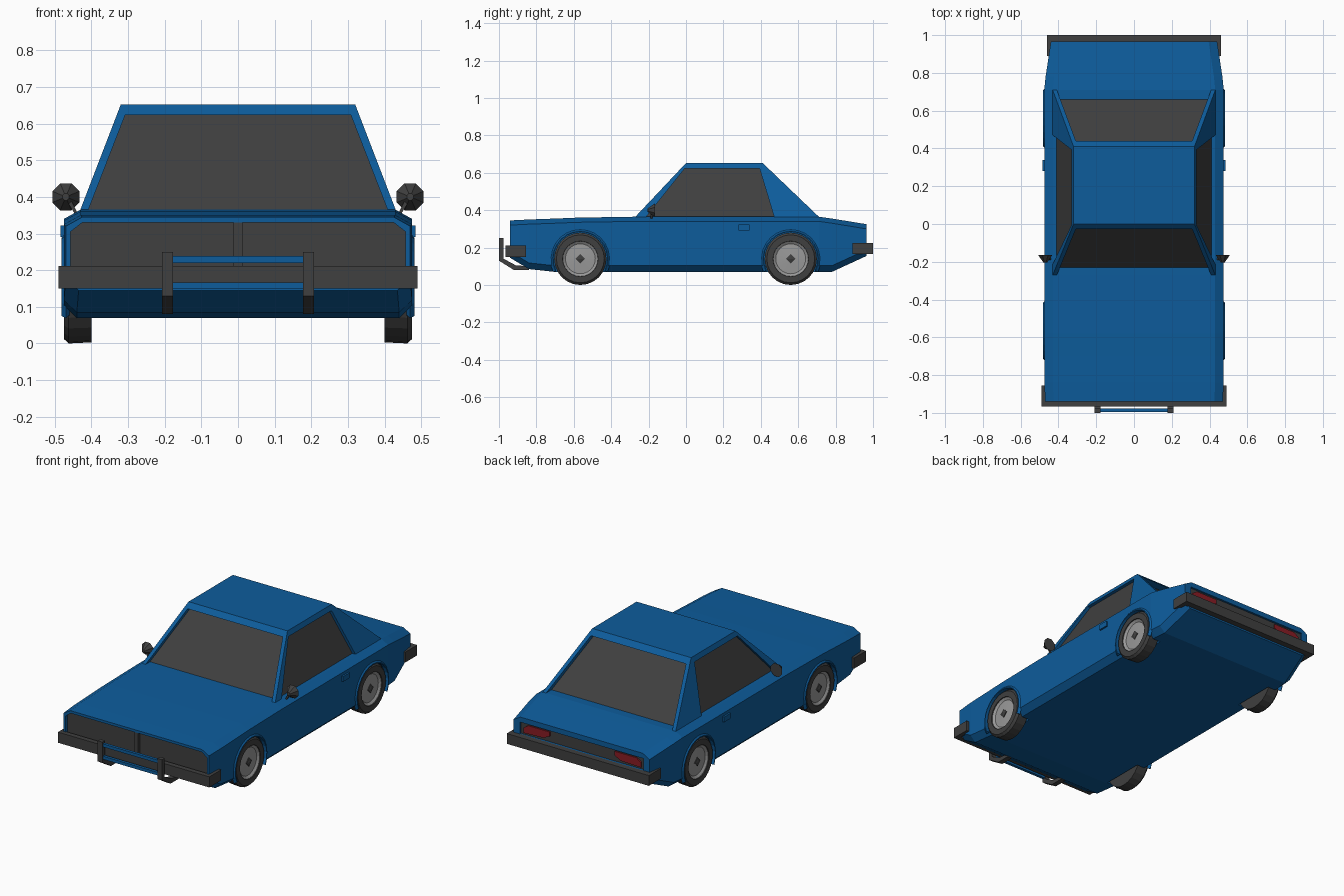
import bpy, bmesh, math
from mathutils import Vector, Matrix

cube = bpy.data.objects.get("Cube")
if cube:
    bpy.data.objects.remove(cube, do_unlink=True)


def material(name, rgb):
    m = bpy.data.materials.new(name)
    m.use_nodes = True
    m.diffuse_color = (*rgb, 1)
    bsdf = next(n for n in m.node_tree.nodes if n.type == 'BSDF_PRINCIPLED')
    bsdf.inputs["Base Color"].default_value = (*rgb, 1)
    bsdf.inputs["Roughness"].default_value = 0.7
    return m


BLUE = material("blue paint", (0.004, 0.107, 0.33))
DARK = material("dark grey", (0.05, 0.05, 0.05))
RIM = material("rim grey", (0.32, 0.32, 0.32))
RED = material("tail light red", (0.25, 0.012, 0.018))


def finish(bm, name, *mats):
    bmesh.ops.recalc_face_normals(bm, faces=bm.faces[:])
    me = bpy.data.meshes.new(name)
    bm.to_mesh(me)
    bm.free()
    for m in mats:
        me.materials.append(m)
    ob = bpy.data.objects.new(name, me)
    bpy.context.collection.objects.link(ob)
    return ob


def add_box(bm, x, y, z):
    size = Matrix.Diagonal((x[1] - x[0], y[1] - y[0], z[1] - z[0], 1))
    mid = Matrix.Translation((sum(x) / 2, sum(y) / 2, sum(z) / 2))
    bmesh.ops.create_cube(bm, size=1, matrix=mid @ size)


def box(name, mat, *ranges):
    bm = bmesh.new()
    add_box(bm, *ranges)
    return finish(bm, name, mat)


def prism(name, mat, points, axis, lo, hi):
    """Extrude a flat outline along x, y or z."""
    bm = bmesh.new()
    verts = []
    for p in points:
        co = list(p)
        co.insert(axis, lo)
        verts.append(bm.verts.new(co))
    face = bm.faces.new(verts)
    new = bmesh.ops.extrude_face_region(bm, geom=[face])["geom"]
    step = Vector((0, 0, 0))
    step[axis] = hi - lo
    bmesh.ops.translate(bm, vec=step, verts=[v for v in new if isinstance(v, bmesh.types.BMVert)])
    return finish(bm, name, mat)


def loft(bm, rings, closed=False):
    loops = [[bm.verts.new(p) for p in ring] for ring in rings]
    pairs = list(zip(loops, loops[1:]))
    if closed:
        pairs.append((loops[-1], loops[0]))
    for a, b in pairs:
        for i in range(len(a)):
            j = (i + 1) % len(a)
            bm.faces.new((a[i], a[j], b[j], b[i]))
    if not closed:
        bm.faces.new(loops[0])
        bm.faces.new(loops[-1])


# Body: chamfered sections along y (y, underside, top, half width)
stations = [(-0.94, 0.145, 0.345, 0.47), (-0.84, 0.085, 0.35, 0.475),
            (-0.70, 0.07, 0.355, 0.475), (-0.58, 0.36, 0.36, 0.475),
            (-0.27, 0.07, 0.365, 0.475), (0.71, 0.07, 0.365, 0.475),
            (0.78, 0.07, 0.355, 0.468), (0.965, 0.155, 0.325, 0.44)]
rings = []
for y, low, top, w in stations:
    low = min(low, 0.155) if abs(y + 0.58) > 0.01 else 0.07
    half = [(w - 0.035, low), (w, low + 0.033), (w, top - 0.025), (w - 0.045, top)]
    rings.append([(x, y, z) for x, z in half] + [(-x, y, z) for x, z in reversed(half)])
bm = bmesh.new()
loft(bm, rings)
body = finish(bm, "body", BLUE)

# Wheel wells, grille recess and tail recess
bm = bmesh.new()
for side in (-1, 1):
    for y in (-0.565, 0.56):
        place = Matrix.Translation((side * 0.48, y, 0.14)) @ Matrix.Rotation(math.pi / 2, 4, 'Y')
        bmesh.ops.create_cone(bm, cap_ends=True, segments=24, radius1=0.146,
                              radius2=0.146, depth=0.18, matrix=place)
add_box(bm, (-0.4, 0.4), (0.95, 1.1), (0.225, 0.295))
wells = finish(bm, "well_cutter", BLUE)
grille_outline = [(-0.457, 0.2), (0.457, 0.2), (0.457, 0.305), (0.425, 0.33),
                  (-0.425, 0.33), (-0.457, 0.305)]
grille_cut = prism("grille_cutter", BLUE, grille_outline, 1, -1.1, -0.92)
for cutter in (wells, grille_cut):
    mod = body.modifiers.new("cut", 'BOOLEAN')
    mod.operation, mod.solver, mod.object = 'DIFFERENCE', 'EXACT', cutter
    bpy.context.view_layer.objects.active = body
    bpy.ops.object.modifier_apply(modifier=mod.name)
    bpy.data.objects.remove(cutter, do_unlink=True)

prism("grille", DARK, grille_outline, 1, -0.925, -0.918)
box("grille_divider", DARK, (-0.012, 0.012), (-0.94, -0.92), (0.2, 0.33))
box("tail_panel", DARK, (-0.4, 0.4), (0.945, 0.953), (0.225, 0.295))

# Cabin: tapered shell with recessed windows
base = [(0.44, -0.294), (0.44, 0.736), (-0.44, 0.736), (-0.44, -0.294)]
roof = [(0.32, 0.0), (0.32, 0.41), (-0.32, 0.41), (-0.32, 0.0)]
low = [Vector((x, y, 0.34)) for x, y in base]
high = [Vector((x, y, 0.652)) for x, y in roof]
# Per side: window span at the base and at the top, and its inward step
side_span = ((0.06, 0.75), (0.045, 0.9))
end_span = ((0.025, 0.975), (0.035, 0.965))
windows = [(side_span, (-0.02, 0, 0)), (end_span, (0, -0.05, 0)),
           (tuple((1 - b, 1 - a) for a, b in side_span), (0.02, 0, 0)), (end_span, (0, 0.04, 0))]
bm = bmesh.new()
for i, (((a, b), (c, d)), step) in enumerate(windows):
    j = (i + 1) % 4
    tl, tr = low[i].lerp(high[i], 0.91), low[j].lerp(high[j], 0.91)
    outer = [low[i], low[j], high[j], high[i]]
    inner = [low[i].lerp(low[j], a), low[i].lerp(low[j], b), tl.lerp(tr, d), tl.lerp(tr, c)]
    sunk = [p + Vector(step) for p in inner]
    o, n, s = ([bm.verts.new(p) for p in ring] for ring in (outer, inner, sunk))
    for k in (1, 2, 3):
        m = (k + 1) % 4
        bm.faces.new((o[k], o[m], n[m], n[k]))
        bm.faces.new((n[k], n[m], s[m], s[k]))
    bm.faces.new(s).material_index = 1
bm.faces.new([bm.verts.new(p) for p in high])
bmesh.ops.remove_doubles(bm, verts=bm.verts[:], dist=0.0005)
finish(bm, "cabin", BLUE, DARK)

# Wrap-around bumpers
prism("front_bumper", DARK, [(-0.49, -0.965), (0.49, -0.965), (0.49, -0.855), (0.465, -0.855),
      (0.465, -0.935), (-0.465, -0.935), (-0.465, -0.855), (-0.49, -0.855)], 2, 0.15, 0.212)
prism("rear_bumper", DARK, [(-0.46, 1.0), (0.46, 1.0), (0.46, 0.89), (0.435, 0.89),
      (0.435, 0.96), (-0.435, 0.96), (-0.435, 0.89), (-0.46, 0.89)], 2, 0.165, 0.225)

# Front guard bars
for z in (0.157, 0.229):
    box("guard_crossbar", BLUE, (-0.18, 0.18), (-0.995, -0.978), (z - 0.009, z + 0.009))

# Revolved wheel parts: profile of (x, radius) around the axle
def lathe(name, mat, profile, side, y, z, sides, start=0.0):
    bm = bmesh.new()
    turned = []
    for k in range(sides):
        t = start + 2 * math.pi * k / sides
        turned.append([(side * x, y + r * math.cos(t), z + r * math.sin(t)) for x, r in profile])
    loft(bm, turned, closed=True)
    bmesh.ops.remove_doubles(bm, verts=bm.verts[:], dist=0.0001)
    return finish(bm, name, mat)


for side, word in ((1, "left"), (-1, "right")):
    lo, hi = sorted((side * 0.178, side * 0.208))
    prism(word + "_guard_upright", DARK,
          [(-1.0, 0.25), (-0.975, 0.25), (-0.975, 0.14), (-0.91, 0.105), (-0.84, 0.1),
           (-0.84, 0.08), (-0.92, 0.08), (-1.0, 0.13)], 0, lo, hi)
    prism(word + "_tail_light", RED, [(side * 0.38, 0.235), (side * 0.38, 0.265),
          (side * 0.35, 0.285), (side * 0.21, 0.285), (side * 0.21, 0.26),
          (side * 0.25, 0.24)], 1, 0.95, 0.96)
    lo, hi = sorted((side * 0.465, side * 0.485))
    box(word + "_door_handle", BLUE, (lo, hi), (0.28, 0.34), (0.291, 0.322))

    # Mirror: eight-sided cone on a short stem
    bm = bmesh.new()
    place = Matrix.Translation((side * 0.47, -0.185, 0.4)) @ Matrix.Rotation(math.pi / 2, 4, 'X')
    bmesh.ops.create_cone(bm, cap_ends=True, segments=8, radius1=0.04, radius2=0.01, depth=0.04,
                          matrix=place @ Matrix.Rotation(math.pi / 8, 4, 'Z'))
    finish(bm, word + "_mirror", DARK)
    prism(word + "_mirror_stem", DARK, [(side * 0.435, 0.35), (side * 0.443, 0.35),
          (side * 0.465, 0.385), (side * 0.455, 0.39)], 1, -0.19, -0.18)

    for y, end in ((-0.565, "front"), (0.56, "rear")):
        tag = end + "_" + word
        lathe(tag + "_tyre", DARK, [(0.4, 0), (0.4, 0.137), (0.462, 0.14), (0.475, 0.128),
              (0.475, 0.095), (0.45, 0.09), (0.45, 0)], side, y, 0.14, 24)
        lathe(tag + "_rim", RIM, [(0.445, 0), (0.445, 0.094), (0.472, 0.097),
              (0.46, 0.08), (0.465, 0)], side, y, 0.14, 24)
        lathe(tag + "_hub", DARK, [(0.455, 0), (0.455, 0.026), (0.468, 0.026), (0.474, 0)],
              side, y, 0.14, 4)
        # Arch flare
        bm = bmesh.new()
        arc = []
        for k in range(17):
            t = math.radians(-26 + 232 * k / 16)
            arc.append([(side * x, y + r * math.cos(t), 0.14 + r * math.sin(t))
                        for x, r in ((0.46, 0.143), (0.482, 0.143), (0.482, 0.148), (0.47, 0.162))])
        loft(bm, arc)
        finish(bm, tag + "_arch", BLUE)
